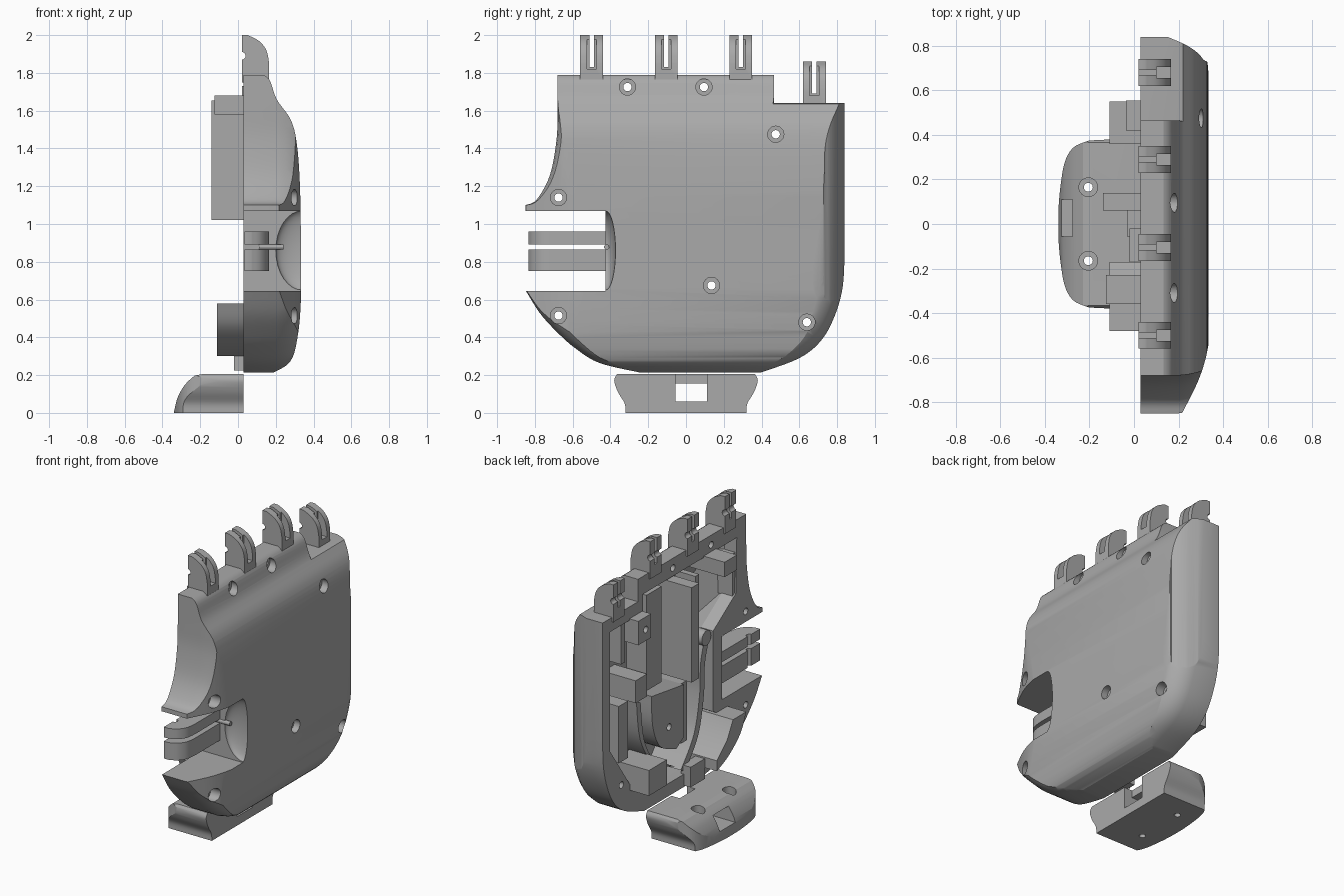
import bpy, bmesh, math
from mathutils import Matrix, Vector

cube = bpy.data.objects.get("Cube")
if cube:
    bpy.data.objects.remove(cube)

grey = bpy.data.materials.new("plain grey")
grey.use_nodes = True
colour = (0.4, 0.4, 0.4, 1)
grey.diffuse_color = colour
for node in grey.node_tree.nodes:
    if node.type == 'BSDF_PRINCIPLED':
        node.inputs["Base Color"].default_value = colour


def make(name, bm):
    bmesh.ops.recalc_face_normals(bm, faces=bm.faces)
    if bm.calc_volume(signed=True) < 0:
        bmesh.ops.reverse_faces(bm, faces=bm.faces)
    mesh = bpy.data.meshes.new(name)
    bm.to_mesh(mesh)
    bm.free()
    mesh.materials.append(grey)
    obj = bpy.data.objects.new(name, mesh)
    bpy.context.scene.collection.objects.link(obj)
    return obj


def place(axis, p, t):
    """Put a 2D profile point at distance t along the axis."""
    return {'x': (t, *p), 'y': (p[0], t, p[1]), 'z': (*p, t)}[axis]


def loft(name, pts, axis, rings, centre=(0, 0)):
    """Stack scaled copies of a profile: rings holds (position, scale)."""
    bm = bmesh.new()
    c = Vector(centre)
    loops = [[bm.verts.new(place(axis, c + (Vector(p) - c) * s, t)) for p in pts]
             for t, s in rings]
    for a, b in zip(loops, loops[1:]):
        for i in range(len(pts)):
            j = (i + 1) % len(pts)
            bm.faces.new((a[i], a[j], b[j], b[i]))
    bm.faces.new(loops[0])
    bm.faces.new(loops[-1])
    return make(name, bm)


def prism(name, pts, axis, lo, hi):
    return loft(name, pts, axis, [(lo, 1), (hi, 1)])


def box(name, x, y, z):
    return prism(name, [(y[0], z[0]), (y[1], z[0]), (y[1], z[1]), (y[0], z[1])], 'x', *x)


def rod(name, axis, p, r, lo, hi, n=24):
    ring = [(p[0] + r * math.cos(math.tau * i / n), p[1] + r * math.sin(math.tau * i / n))
            for i in range(n)]
    return prism(name, ring, axis, lo, hi)


def curve(pts, n=5):
    """Smooth open curve through the points."""
    v = [Vector(p) for p in [pts[0], *pts, pts[-1]]]
    out = []
    for a, b, c, d in zip(v, v[1:], v[2:], v[3:]):
        for i in range(n):
            t = i / n
            out.append(b + (c - a) * t / 2 + (a * 2 - b * 5 + c * 4 - d) * t * t / 2
                       + (b * 3 - a - c * 3 + d) * t ** 3 / 2)
    return [tuple(p) for p in out] + [pts[-1]]


def combine(obj, other, op='DIFFERENCE'):
    """Apply a boolean and remove the helper."""
    mod = obj.modifiers.new("cut", 'BOOLEAN')
    mod.object, mod.operation, mod.solver = other, op, 'EXACT'
    dg = bpy.context.evaluated_depsgraph_get()
    mesh = bpy.data.meshes.new_from_object(obj.evaluated_get(dg))
    obj.modifiers.clear()
    obj.data = mesh
    bpy.data.objects.remove(other)
    return obj


# Palm shell: side outline trimmed by the thickness profiles
outline = (curve([(.84, .85), (.83, .67), (.79, .52), (.717, .385), (.6, .29), (.4, .215)])
           + curve([(-.25, .215), (-.46, .265), (-.59, .345), (-.69, .435), (-.775, .53), (-.85, .65)])
           + curve([(-.85, 1.1), (-.79, 1.13), (-.72, 1.26), (-.685, 1.45), (-.68, 1.6)])
           + [(-.68, 1.79), (.465, 1.79), (.465, 1.64), (.84, 1.64)])
shell = loft("palm_shell", outline, 'x',
             [(.03, 1), (.2, 1), (.25, .985), (.29, .96), (.32, .925), (.345, .87)], (-.3, .95))
by_z = curve([(.11, 1.8), (.165, 1.765), (.205, 1.66), (.28, 1.55), (.312, 1.42), (.328, 1.2),
              (.333, .9), (.333, .6), (.315, .4), (.275, .27), (.17, .205)])
by_y = curve([(.1, .86), (.24, .8), (.31, .74), (.335, .66), (.335, .1),
              (.335, -.45), (.331, -.56), (.29, -.7), (.21, -.86)])
combine(shell, prism("side", [(-.3, 1.8)] + by_z + [(-.3, .2)], 'y', -1, 1), 'INTERSECT')
combine(shell, prism("top", [(-.3, .86)] + by_y + [(-.3, -.86)], 'z', 0, 2), 'INTERSECT')

# Hollow inside, leaving solid corners for the screws
hollow = [(.76, .75), (.76, 1.55), (.41, 1.55), (.41, 1.67), (-.58, 1.67), (-.57, 1.3),
          (-.33, 1.14), (-.33, .6), (-.5, .5), (-.25, .3), (.35, .3), (.53, .42)]
combine(shell, loft("hollow", hollow, 'x', [(-.1, 1), (.12, 1), (.27, .8)], (0, .4)))

# Thumb opening and the scoop behind it
combine(shell, box("opening", (-.1, .5), (-1, -.425), (.645, 1.07)))
bm = bmesh.new()
bmesh.ops.create_uvsphere(bm, u_segments=32, v_segments=16, radius=1,
                          matrix=Matrix.Translation((.34, -.425, .86))
                          @ Matrix.Diagonal((.14, .052, .21, 1)))
combine(shell, make("scoop", bm))

# Screw supports inside the shell
upper = box("upper_support", (-.035, .26), (.42, .555), (1.4, 1.56))
pts = [(-.02, .9)] + curve([(.32, .95), (.31, .75), (.23, .58), (.06, .5)]) + [(-.02, .55)]
lower = prism("lower_support", pts, 'x', .03, .29)
combine(upper, rod("hole", 'x', (.475, 1.475), .022, -.2, .5))
combine(lower, rod("hole", 'x', (.135, .675), .022, -.2, .5))

# Countersunk screw holes: y, z, surface x
for y, z, x in [(-.31, 1.725, .18), (.095, 1.725, .18), (.475, 1.475, .3), (-.675, 1.14, .28),
                (-.675, .515, .28), (.135, .675, .33), (.64, .48, .31)]:
    combine(shell, rod("hole", 'x', (y, z), .022, -.2, .5))
    combine(shell, rod("sink", 'x', (y, z), .043, x - .04, .5))

# Finger knuckles with cord slots and pin notches
for i, (y, drop) in enumerate([(-.5, 0), (-.105, 0), (.29, 0), (.68, .14)]):
    pts = [(.02, 1.75), (.02, 2)] + curve([(.05, 2), (.11, 1.97), (.15, 1.92), (.165, 1.85)])
    pts = [(x, z - drop) for x, z in pts + [(.165, 1.75)]]
    knuckle = prism(f"finger_knuckle_{i + 1}", pts, 'y', y - .06, y + .06)
    combine(knuckle, box("slot", (-.1, .4), (y - .012, y + .012), (1.83 - drop, 2.1)))
    combine(knuckle, box("groove", (.1, .4), (y - .025, y + .025), (1.82 - drop, 2.1)))
    combine(knuckle, rod("notch", 'y', (.02, 1.89 - drop), .02, y - .1, y + .1))
    # Cord channel wall below each knuckle
    box(f"cord_wall_{i + 1}", (.04, .19), (y - .09, y - .05), (1.28, 1.57))

# Thumb knuckle
pts = [(.035, -.36), (.035, -.835)] + curve([(.07, -.835), (.12, -.81), (.155, -.76), (.165, -.69)])
thumb = prism("thumb_knuckle", pts + [(.165, -.36)], 'z', .75, .96)
combine(thumb, box("slot", (-.1, .4), (-.9, -.42), (.865, .892)))
combine(thumb, rod("notch", 'z', (.035, -.72), .02, .7, 1))
rod("thumb_cord_guide", 'x', (-.42, .878), .014, .11, .24, 12)

# Inner parts
box("centre_board", (-.14, .18), (.06, .14), (1.02, 1.655))
box("upper_block", (-.125, .15), (-.36, -.23), (1.58, 1.68))
box("lower_block", (-.11, .16), (.36, .55), (.41, .58))
box("cord_rib", (.04, .19), (.2, .36), (1.0, 1.64))
box("side_rib", (.05, .27), (.54, .64), (.62, 1.0))
box("side_wedge", (.03, .27), (.37, .49), (.97, 1.12))
box("middle_rib", (.04, .25), (-.1, -.05), (1.0, 1.55))
box("lower_rib", (.05, .28), (-.08, -.02), (.5, .9))
box("bottom_tab", (-.02, .05), (-.17, -.02), (.225, .36))
rod("cord_post", 'x', (-.26, 1.12), .05, .03, .28)
prism("lower_brace", curve([(-.48, .58), (-.42, .46), (-.3, .36), (-.17, .3)])
      + [(-.17, .37), (-.28, .47), (-.34, .58)], 'x', -.11, .16)


def curved_wall(name, pts):
    path = curve(pts)
    prism(name, path + [(y + .045, z + .025) for y, z in reversed(path)], 'x', .035, .28)


curved_wall("inner_cord_wall", [(-.3, 1.12), (-.25, .95), (-.24, .75), (-.18, .5), (-.04, .31)])
curved_wall("outer_cord_wall", [(.43, .95), (.39, .68), (.26, .48), (.06, .38)])

# Wrist foot: three profiles intersected
foot = prism("wrist_foot", [(.03, 0), (.03, .205), (-.19, .205)]
             + curve([(-.23, .197), (-.28, .15), (-.32, .08), (-.34, 0)]), 'y', -.4, .4)
half = curve([(.32, 0), (.325, .05), (.36, .11), (.38, .17), (.365, .205)])
combine(foot, prism("flare", half + [(-y, z) for y, z in reversed(half)], 'x', -.5, .1), 'INTERSECT')
half = [(.04, .39), (-.1, .38)] + curve([(-.2, .375), (-.27, .345), (-.31, .28), (-.33, .17), (-.34, .06)])
combine(foot, prism("plan", half + [(x, -y) for x, y in reversed(half)], 'z', -.1, .3), 'INTERSECT')
combine(foot, box("channel", (-.5, .1), (-.055, .11), (.06, .155)))
combine(foot, box("notch", (-.03, .1), (-.055, .11), (.1, .3)))
for y in (-.165, .165):
    combine(foot, rod("hole", 'z', (-.205, y), .02, -.1, .3))
    combine(foot, rod("sink", 'z', (-.205, y), .042, .15, .3))

# Smooth shading with sharp edges kept
for obj in bpy.context.scene.objects:
    if obj.type == 'MESH':
        obj.select_set(True)
        bpy.context.view_layer.objects.active = obj
bpy.ops.object.shade_smooth_by_angle(angle=math.radians(25))
